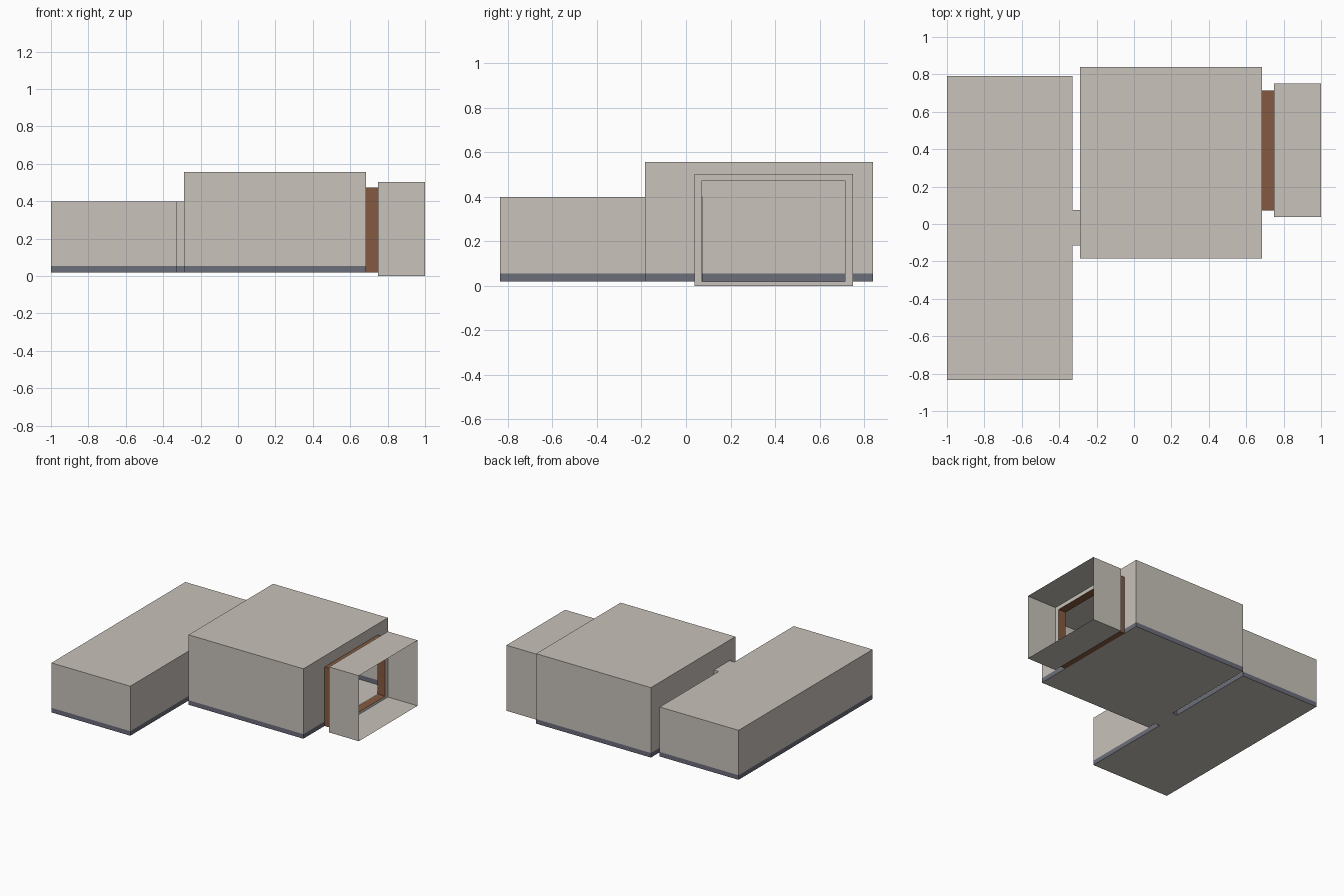
import bpy, bmesh
from mathutils import Vector

if "Cube" in bpy.data.objects:
    bpy.data.objects.remove(bpy.data.objects["Cube"])


def material(name, rgb):
    m = bpy.data.materials.new(name)
    m.diffuse_color = (*rgb, 1)
    m.use_nodes = True
    m.node_tree.nodes["Principled BSDF"].inputs["Base Color"].default_value = m.diffuse_color
    return m


PLASTER = material("warm grey plaster", (0.58, 0.54, 0.49))
SLATE = material("slate base band", (0.147, 0.153, 0.195))
WOOD = material("brown wood", (0.235, 0.102, 0.051))

Z0, BAND = 0.02, 0.055           # floor level and top of the base band


def finish(bm, name, mats):
    bmesh.ops.remove_doubles(bm, verts=bm.verts, dist=1e-5)
    me = bpy.data.meshes.new(name)
    bm.to_mesh(me)
    bm.free()
    for m in mats:
        me.materials.append(m)
    ob = bpy.data.objects.new(name, me)
    bpy.context.collection.objects.link(ob)
    return ob


def face(bm, pts, mat=0):
    f = bm.faces.new([bm.verts.new(p) for p in pts])
    f.material_index = mat


def panel(bm, p, q, z0, z1):
    """Upright wall sheet from p to q; outside is on the right of p->q."""
    levels = [z0, BAND, z1] if z0 < BAND < z1 else [z0, z1]
    for a, b in zip(levels, levels[1:]):
        face(bm, [(*p, a), (*q, a), (*q, b), (*p, b)], 1 if b <= BAND else 0)


def slab(bm, x0, x1, y0, y1, z, up):
    pts = [(x0, y0, z), (x1, y0, z), (x1, y1, z), (x0, y1, z)]
    face(bm, pts if up else pts[::-1])


def room(name, x0, x1, y0, y1, top, door_x0=None, door_x1=None):
    """Hollow room; a door is (y0, y1, z_top) cut in the -x or +x wall."""
    bm = bmesh.new()
    slab(bm, x0, x1, y0, y1, Z0, False)
    slab(bm, x0, x1, y0, y1, top, True)
    panel(bm, (x0, y0), (x1, y0), Z0, top)
    panel(bm, (x1, y1), (x0, y1), Z0, top)
    for x, door, flip in ((x0, door_x0, True), (x1, door_x1, False)):
        parts = [(y0, y1, Z0)]
        if door:
            a, b, h = door
            parts = [(y0, a, Z0), (b, y1, Z0)]
            if h < top:
                parts.append((a, b, h))
        for a, b, z in parts:
            p, q = (x, a), (x, b)
            panel(bm, *((q, p) if flip else (p, q)), z, top)
    return finish(bm, name, [PLASTER, SLATE])


def sleeve(name, x0, x1, y0, y1, z0, z1, mat, lip=None):
    """Thin rectangular tube along x, with an optional lip ring at x0."""
    bm = bmesh.new()
    ring = [(y0, z0), (y1, z0), (y1, z1), (y0, z1)]
    for i in range(4):
        a, b = ring[i], ring[(i + 1) % 4]
        face(bm, [(x0, *a), (x0, *b), (x1, *b), (x1, *a)])
        if lip:
            ly0, ly1, lz0, lz1 = lip
            inner = [(ly0, lz0), (ly1, lz0), (ly1, lz1), (ly0, lz1)]
            c, d = inner[(i + 1) % 4], inner[i]
            face(bm, [(x0, *a), (x0, *b), (x0, *c), (x0, *d)])
    return finish(bm, name, [mat])


PASS = (-0.115, 0.075)           # passage width in y
DOOR = (0.073, 0.715)            # entrance width in y

# Two rooms
room("long_room", -1.0, -0.33, -0.835, 0.79, 0.40, door_x1=(*PASS, 0.40))
room("main_room", -0.29, 0.685, -0.185, 0.84, 0.557,
     door_x0=(*PASS, 0.40), door_x1=(*DOOR, 0.473))

# Short passage between the rooms
bm = bmesh.new()
slab(bm, -0.33, -0.29, *PASS, Z0, False)
slab(bm, -0.33, -0.29, *PASS, 0.40, True)
panel(bm, (-0.33, PASS[0]), (-0.29, PASS[0]), Z0, 0.40)
panel(bm, (-0.29, PASS[1]), (-0.33, PASS[1]), Z0, 0.40)
finish(bm, "passage", [PLASTER, SLATE])

# Entrance: wooden door lining, then the open porch
sleeve("door_lining", 0.685, 0.748, *DOOR, 0.019, 0.473, WOOD)
sleeve("porch", 0.748, 1.0, 0.038, 0.75, 0.0, 0.503, PLASTER,
       lip=(*DOOR, 0.019, 0.473))

# Thin inner door standing open into the long room
bm = bmesh.new()
a, b = Vector((-0.295, -0.105)), Vector((-0.50, -0.045))
n = (b - a).orthogonal().normalized() * 0.002
bmesh.ops.create_cube(bm, size=1)
for v in bm.verts:
    p = (a if v.co.x < 0 else b) + (n if v.co.y > 0 else -n)
    v.co = (p.x, p.y, 0.3995 if v.co.z > 0 else 0.0205)
bmesh.ops.recalc_face_normals(bm, faces=bm.faces)
finish(bm, "inner_door", [WOOD])
